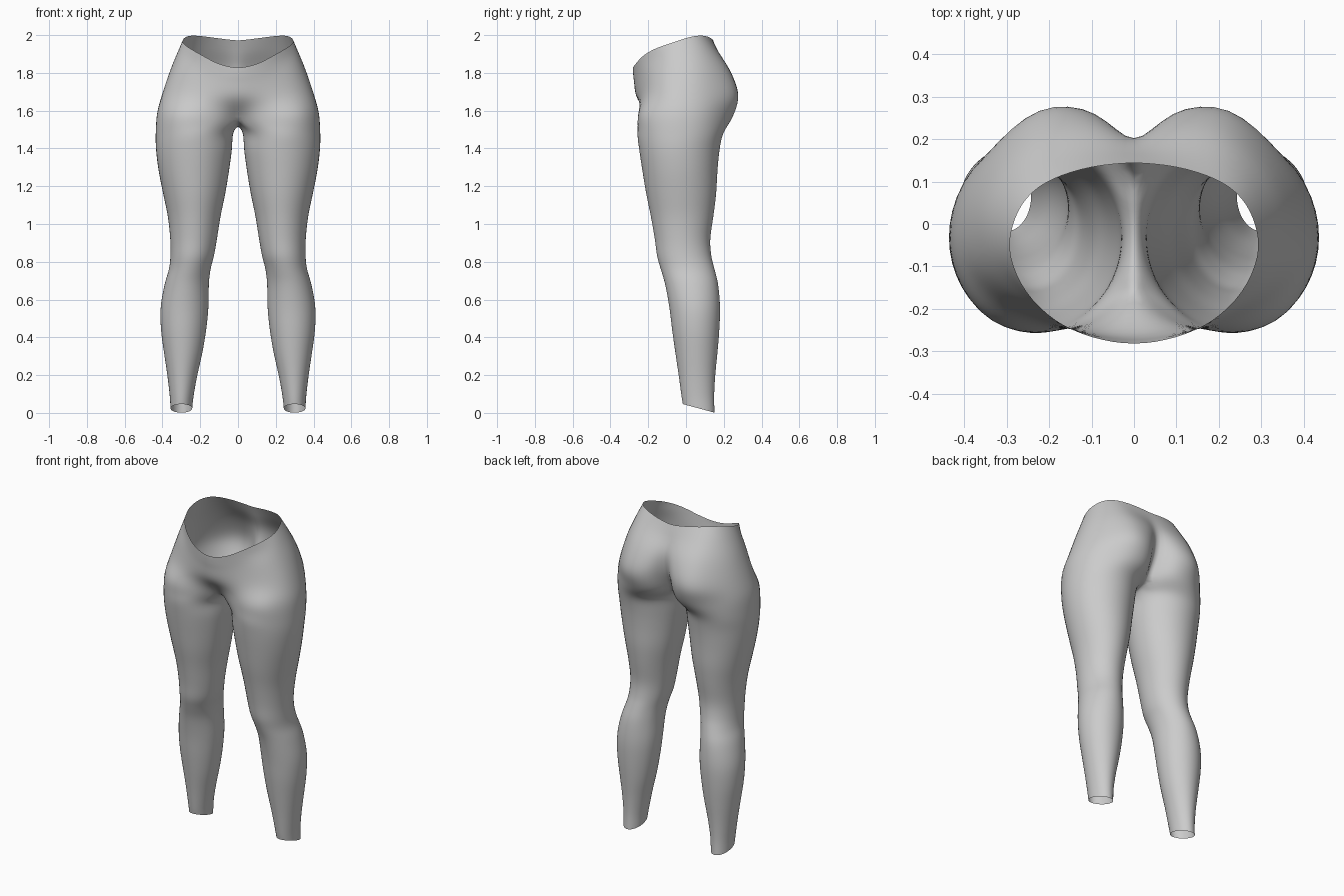
import bpy, bmesh
from math import sin, cos, pi, radians
from mathutils import Vector as V

if "Cube" in bpy.data.objects:
    bpy.data.objects.remove(bpy.data.objects["Cube"])

SUB = 3      # samples per vertical span
OUT = 18     # segments from front centre around the hip to back centre
INN = 8      # segments on the inner thigh


def spline(pts, sub, first=None, last=None):
    """Catmull-Rom resampling with optional phantom end points."""
    p = [first or pts[0] * 2 - pts[1]] + pts + [last or pts[-1] * 2 - pts[-2]]
    out = []
    for i in range(1, len(p) - 2):
        a, b, c, d = p[i - 1:i + 3]
        for k in range(sub):
            t = k / sub
            out.append(0.5 * (b * 2 + (c - a) * t + (a * 2 - b * 5 + c * 4 - d) * t * t
                              + (b * 3 - a - c * 3 + d) * t ** 3))
    return out + [pts[-1].copy()]


def mirrored(p):
    return V((-p.x, p.y, p.z))


# leg sections: z, inner x, outer x, front y, back y
legs = [(.024, .242, .358, -.018, .152), (.09, .235, .362, -.025, .150),
        (.2, .215, .375, -.040, .156), (.32, .188, .393, -.058, .168),
        (.44, .168, .409, -.075, .178), (.56, .156, .411, -.09, .182),
        (.68, .154, .39, -.112, .172), (.76, .145, .367, -.135, .153),
        (.83, .127, .359, -.155, .136), (.92, .111, .36, -.167, .13),
        (1.04, .092, .373, -.188, .147), (1.16, .067, .398, -.213, .162),
        (1.28, .047, .422, -.233, .169), (1.39, .032, .436, -.25, .18),
        (1.48, .025, .438, -.26, .2)]

# hip sections, front centre to back centre: heights at four stations, then x, y
hips = [
    ((1.55, 1.58, 1.58, 1.55),
     [(0, -.165), (.085, -.225), (.22, -.258), (.345, -.222), (.425, -.09),
      (.42, .05), (.355, .16), (.225, .247), (.085, .228), (0, .09)]),
    ((1.66, 1.68, 1.68, 1.68),
     [(0, -.258), (.1, -.255), (.21, -.235), (.32, -.185), (.395, -.09),
      (.4, .04), (.34, .165), (.225, .274), (.09, .265), (0, .165)]),
    ((1.75, 1.80, 1.81, 1.80),
     [(0, -.276), (.1, -.262), (.2, -.225), (.29, -.17), (.35, -.085),
      (.36, .03), (.31, .14), (.21, .228), (.085, .235), (0, .195)]),
    ((1.80, 1.875, 1.915, 1.90),
     [(0, -.282), (.1, -.265), (.19, -.226), (.268, -.16), (.318, -.08),
      (.32, .015), (.28, .1), (.2, .16), (.09, .175), (0, .168)]),
    ((1.826, 1.93, 1.997, 1.97),
     [(0, -.283), (.1, -.267), (.185, -.228), (.255, -.16), (.292, -.075),
      (.287, -.005), (.255, .06), (.195, .105), (.1, .135), (0, .145)])]


def leg_point(i, deg):
    z, xi, xo, yf, yb = legs[i]
    s, c = sin(radians(deg)), cos(radians(deg))
    tilt = -.023 * s if i == 0 else 0      # slanted ankle hem
    return V(((xi + xo) / 2 + (xo - xi) / 2 * c, (yf + yb) / 2 + (yb - yf) / 2 * s, z + tilt))


def hip_ring(heights, xy):
    zs = spline([V((0, 0, h)) for h in heights], 3, first=V((0, 0, heights[1])))
    pts = [V((x, y, zs[i].z)) for i, (x, y) in enumerate(xy)]
    return spline(pts, OUT // 9, first=mirrored(pts[1]))


rings = [hip_ring(*h) for h in hips]
leg_rows = range(len(legs))
split = len(legs) * SUB      # row where the legs join at the crotch

# columns running from hem to waist, then inner thigh columns from hem to crotch
columns = []
for j in range(OUT + 1):
    ang = -140 + 280 * j / OUT
    col = spline([leg_point(i, ang) for i in leg_rows] + [r[j] for r in rings], SUB)
    for i, p in enumerate(col):
        p.x = 0 if j in (0, OUT) and i >= split else max(p.x, 0)
    columns.append(col)
front, back = rings[0][0], rings[0][-1]
for k in range(1, INN):
    t = k / INN
    pts = [leg_point(i, 140 + 80 * t) for i in leg_rows]
    saddle = back.lerp(front, t) - V((0, 0, .037 * sin(pi * t)))
    columns.append(spline(pts + [saddle], SUB, last=mirrored(pts[-1])))

# skin one half
bm = bmesh.new()
grid = [[bm.verts.new(p) for p in col] for col in columns]
n = len(grid)
for j in range(n):
    a, b = grid[j], grid[(j + 1) % n]
    for i in range(min(len(a), len(b)) - 1):
        bm.faces.new((a[i], b[i], b[i + 1], a[i + 1]))
bmesh.ops.recalc_face_normals(bm, faces=bm.faces)
for f in bm.faces:
    f.smooth = True
mesh = bpy.data.meshes.new("leggings")
bm.to_mesh(mesh)
bm.free()
leggings = bpy.data.objects.new("leggings", mesh)
bpy.context.collection.objects.link(leggings)

# other half and smoothing
mir = leggings.modifiers.new("mirror", 'MIRROR')
mir.merge_threshold = .0005
sub = leggings.modifiers.new("smooth", 'SUBSURF')
sub.levels = sub.render_levels = 1
